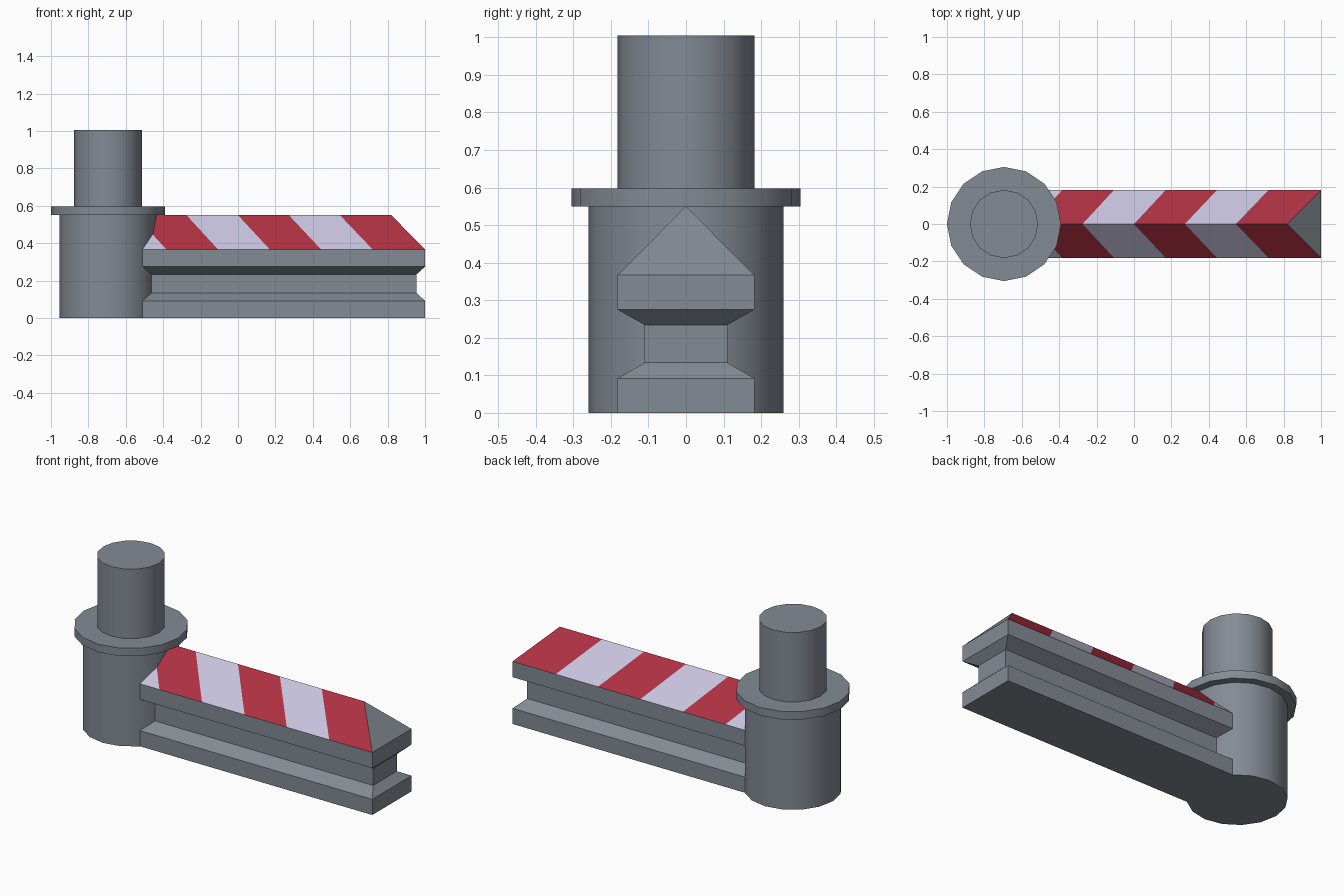
import bpy, bmesh, math

if "Cube" in bpy.data.objects:
    bpy.data.objects.remove(bpy.data.objects["Cube"])


def material(name, rgb):
    m = bpy.data.materials.new(name)
    m.diffuse_color = (*rgb, 1)
    m.use_nodes = True
    m.node_tree.nodes["Principled BSDF"].inputs["Base Color"].default_value = m.diffuse_color
    return m


GREY = material("steel grey", (0.227, 0.258, 0.296))
RED = material("warning red", (0.43, 0.031, 0.055))
WHITE = material("pale lilac white", (0.57, 0.55, 0.74))

POST_X, HALF, START = -0.695, 0.182, -0.511
EAVE_Z, RIDGE_Z, HIP = 0.367, 0.55, 0.18


def make_object(name, bm, mats):
    bm.normal_update()
    mesh = bpy.data.meshes.new(name)
    bm.to_mesh(mesh)
    bm.free()
    for m in mats:
        mesh.materials.append(m)
    obj = bpy.data.objects.new(name, mesh)
    bpy.context.collection.objects.link(obj)
    return obj


# Turned post: thick base, collar and upper pin
def lathe(name, profile, sides=16):
    bm = bmesh.new()
    rings = []
    for r, z in profile:
        rings.append([bm.verts.new((POST_X + r * math.cos(2 * math.pi * i / sides),
                                    r * math.sin(2 * math.pi * i / sides), z))
                      for i in range(sides)])
    for a, b in zip(rings, rings[1:]):
        for i in range(sides):
            j = (i + 1) % sides
            bm.faces.new((a[i], a[j], b[j], b[i]))
    bm.faces.new(rings[0][::-1])
    bm.faces.new(rings[-1])
    return make_object(name, bm, [GREY])


post = lathe("post", [(0.26, 0), (0.26, 0.55), (0.305, 0.55), (0.305, 0.597),
                      (HALF, 0.597), (HALF, 1.005)])
bpy.context.view_layer.objects.active = post
post.select_set(True)
bpy.ops.object.shade_smooth_by_angle(angle=math.radians(35))

# Beam: (half width, end x, height) rings with a narrow waist, open inside the post
bm = bmesh.new()
rings = []
for w, x, z in [(HALF, 1, 0), (HALF, 1, 0.092), (0.11, 0.955, 0.134),
                (0.11, 0.955, 0.234), (HALF, 1, 0.275), (HALF, 1, EAVE_Z)]:
    rings.append([bm.verts.new(p) for p in
                  ((START, -w, z), (x, -w, z), (x, w, z), (START, w, z))])
for a, b in zip(rings, rings[1:]):
    for i in range(3):
        bm.faces.new((a[i], a[i + 1], b[i + 1], b[i]))
bm.faces.new(rings[0][::-1])
# Grey hipped end of the roof
tip = bm.verts.new((1 - HIP, 0, RIDGE_Z))
bm.faces.new((rings[-1][1], rings[-1][2], tip))
make_object("beam", bm, [GREY])

# Striped roof: slanted bands running parallel to the hip on both slopes
bm = bmesh.new()
ridge = [0.82, 0.545, 0.272, 0.0, -0.275, -0.55]
eave = [1.0, 0.72, 0.444, 0.17, -0.107, -0.383]
for side in (-1, 1):
    def point(x, y, z):
        return bm.verts.new((x, side * y, z))
    for i in range(6):
        pts = [point(eave[i], HALF, EAVE_Z), point(ridge[i], 0, RIDGE_Z)]
        if i < 5:
            pts += [point(ridge[i + 1], 0, RIDGE_Z), point(eave[i + 1], HALF, EAVE_Z)]
        else:
            pts.append(point(START, HALF, EAVE_Z))
        f = bm.faces.new(pts if side < 0 else pts[::-1])
        f.material_index = i % 2
bmesh.ops.remove_doubles(bm, verts=bm.verts, dist=1e-5)
bm.normal_update()
for f in bm.faces:
    if f.normal.z < 0:
        f.normal_flip()
make_object("striped_roof", bm, [RED, WHITE])
